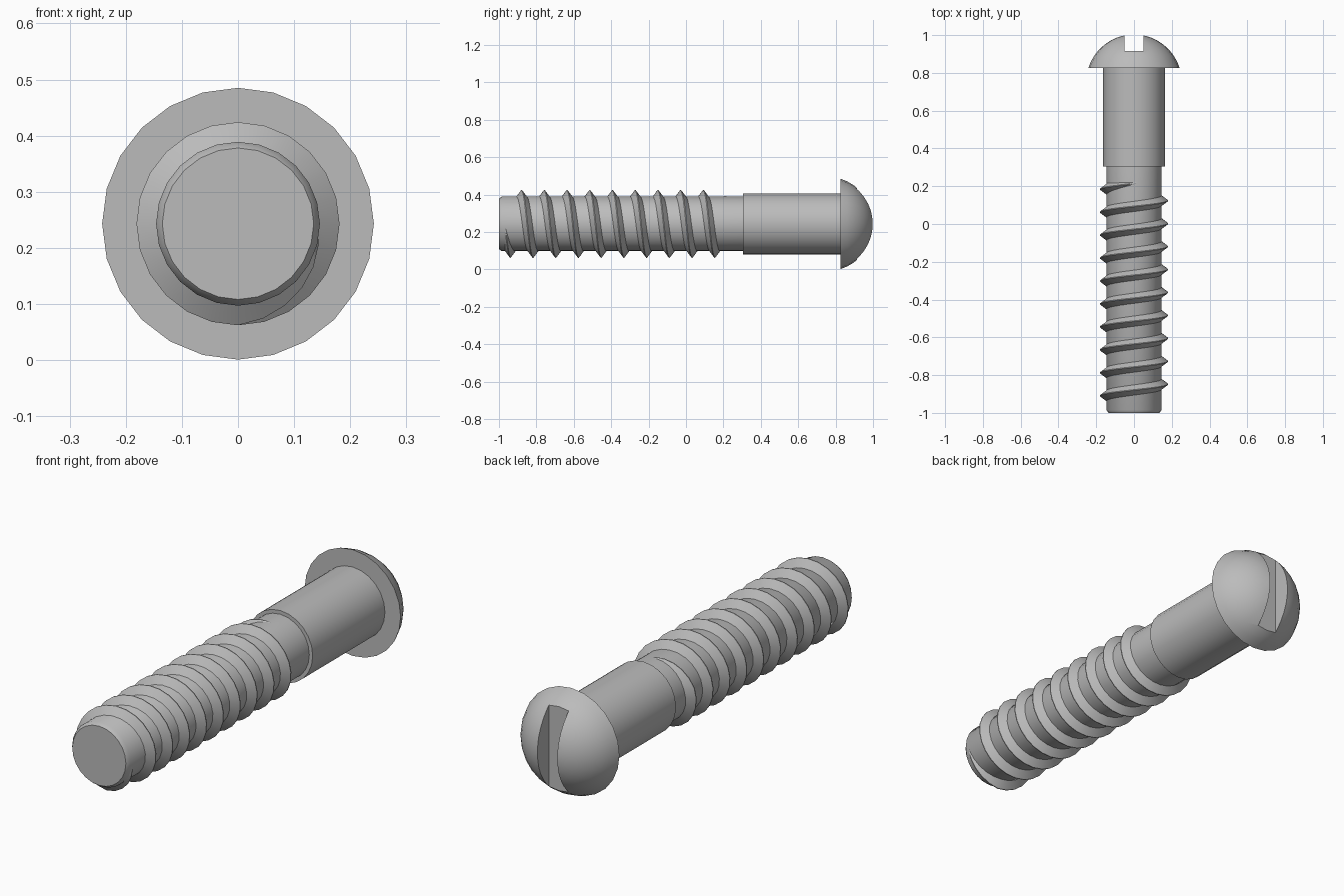
import bpy, bmesh, math

if "Cube" in bpy.data.objects:
    bpy.data.objects.remove(bpy.data.objects["Cube"])

CZ = 0.243      # height of the bolt axis
SIDES = 24

steel = bpy.data.materials.new("grey steel")
steel.diffuse_color = (0.5, 0.5, 0.5, 1)
steel.use_nodes = True
steel.node_tree.nodes["Principled BSDF"].inputs["Base Color"].default_value = steel.diffuse_color


def make_object(name, bm, smooth=40):
    bmesh.ops.recalc_face_normals(bm, faces=bm.faces)
    mesh = bpy.data.meshes.new(name)
    bm.to_mesh(mesh)
    bm.free()
    ob = bpy.data.objects.new(name, mesh)
    bpy.context.collection.objects.link(ob)
    mesh.materials.append(steel)
    if smooth:
        mesh.shade_smooth()
        mesh.set_sharp_from_angle(angle=math.radians(smooth))
    return ob


def ring_point(r, y, a):
    return (-r * math.cos(a), y, CZ + r * math.sin(a))


def lathe(name, profile):
    """Turn (radius, y) pairs about the bolt axis, capping both ends."""
    bm = bmesh.new()
    rings = [[bm.verts.new(ring_point(r, y, 2 * math.pi * i / SIDES))
              for i in range(SIDES)] for r, y in profile]
    for a, b in zip(rings, rings[1:]):
        for i in range(SIDES):
            j = (i + 1) % SIDES
            bm.faces.new((a[i], a[j], b[j], b[i]))
    bm.faces.new(rings[0])
    bm.faces.new(rings[-1])
    return make_object(name, bm)


# domed head: spherical cap
R, C = 0.2535, 0.75
dome = []
for i in range(9):
    t = math.radians(17.2 + (88 - 17.2) * i / 8)
    dome.append((R * math.cos(t), C + R * math.sin(t)))
head = lathe("head", dome)

# screwdriver slot
bm = bmesh.new()
bmesh.ops.create_cube(bm, size=1)
for v in bm.verts:
    v.co = (v.co.x * 0.1, 1.015 + v.co.y * 0.2, CZ + v.co.z)
cutter = make_object("slot_cutter", bm, 0)
mod = head.modifiers.new("slot", "BOOLEAN")
mod.operation = 'DIFFERENCE'
mod.solver = 'EXACT'
mod.object = cutter
bpy.context.view_layer.objects.active = head
head.select_set(True)
bpy.ops.object.modifier_apply(modifier="slot")
bpy.data.objects.remove(cutter)
head.data.set_sharp_from_angle(angle=math.radians(40))

# plain shank and threaded core
lathe("shank", [(0.163, 0.305), (0.163, 0.83)])
lathe("core", [(0.135, -1.0), (0.146, -0.985), (0.146, 0.31)])

# helical thread ridge, fading out at both ends
PITCH, START, TURNS = 0.1215, -0.97, 9.8
steps = int(TURNS * SIDES)
bm = bmesh.new()
rows = []
for i in range(steps + 1):
    a = 2 * math.pi * (i / SIDES - 0.5)
    y = START + PITCH * i / SIDES
    fade = min(1, i / 6, (steps - i) / 6)
    crest = 0.142 + 0.039 * fade
    w = 0.004 + 0.026 * fade
    rows.append([bm.verts.new(ring_point(r, y + d, a)) for r, d in
                 ((0.142, -w), (crest, -0.002), (crest, 0.002), (0.142, w))])
for p, q in zip(rows, rows[1:]):
    for k in range(3):
        bm.faces.new((p[k], p[k + 1], q[k + 1], q[k]))
thread = make_object("thread", bm)
# open strip: make sure the faces point away from the axis
f = thread.data.polygons[len(thread.data.polygons) // 6 * 3 + 1]
if f.normal.x * f.center.x + f.normal.z * (f.center.z - CZ) < 0:
    thread.data.flip_normals()
